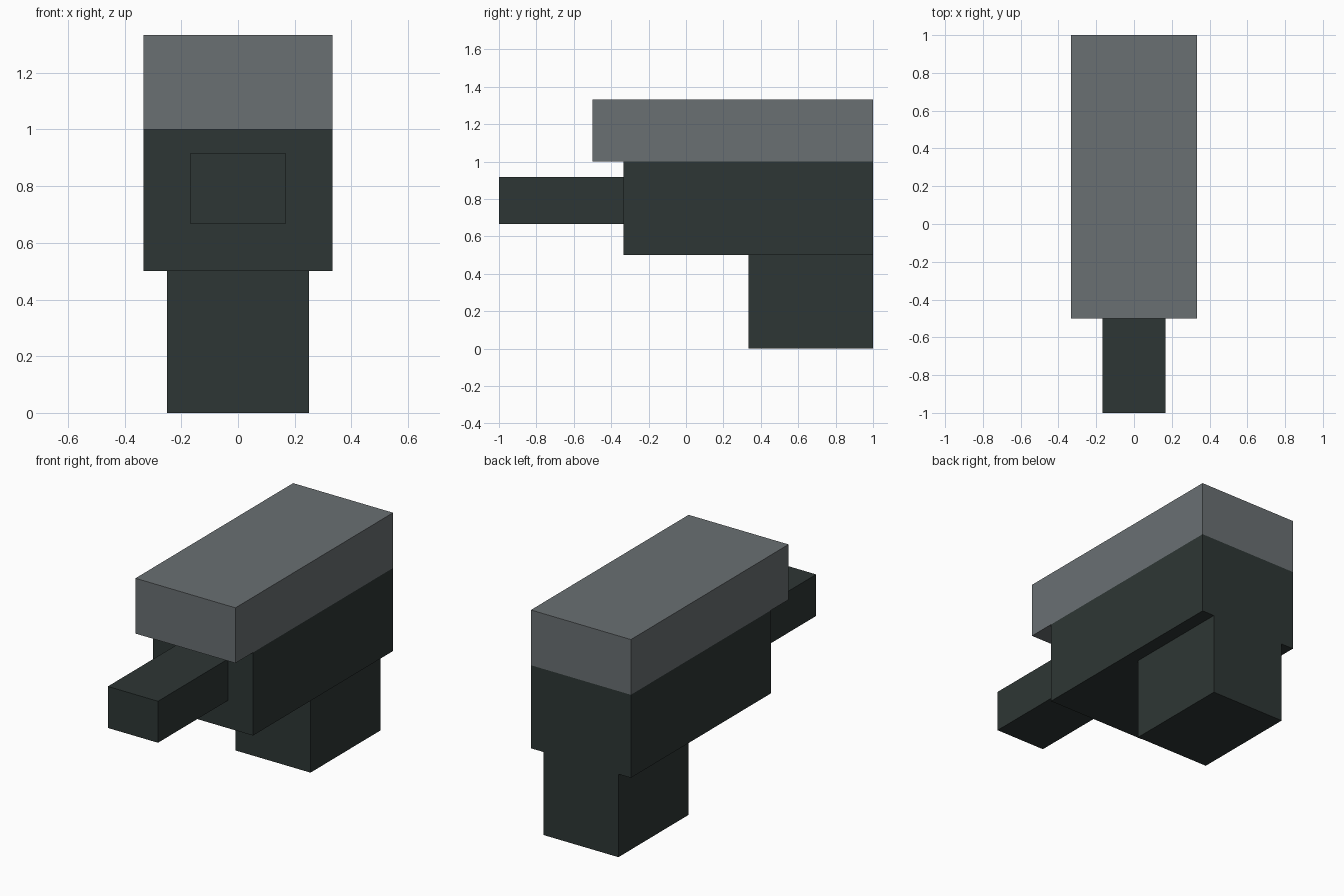
import bpy

if "Cube" in bpy.data.objects:
    bpy.data.objects.remove(bpy.data.objects["Cube"])


def material(name, rgb):
    m = bpy.data.materials.new(name)
    m.diffuse_color = (*rgb, 1.0)
    m.use_nodes = True
    m.node_tree.nodes["Principled BSDF"].inputs["Base Color"].default_value = m.diffuse_color
    return m


dark = material("dark_green_grey", (0.027, 0.037, 0.035))
grey = material("slate_grey", (0.144, 0.162, 0.171))


def box(name, lo, hi, mat):
    """Axis-aligned box between two corners."""
    centre = [(a + b) / 2 for a, b in zip(lo, hi)]
    bpy.ops.mesh.primitive_cube_add(size=1, location=centre)
    ob = bpy.context.object
    ob.name = name
    ob.scale = [b - a for a, b in zip(lo, hi)]
    bpy.ops.object.transform_apply(location=False, rotation=False, scale=True)
    ob.data.materials.append(mat)
    return ob


# Handle below the rear of the body
box("grip", (-0.25, 0.333, 0.0), (0.25, 1.0, 0.5), dark)
# Main body
box("body", (-0.333, -0.333, 0.5), (0.333, 1.0, 1.0), dark)
# Barrel pointing forward
box("barrel", (-0.167, -1.0, 0.667), (0.167, -0.333, 0.917), dark)
# Top slide overhanging the body front
box("slide", (-0.333, -0.5, 1.0), (0.333, 1.0, 1.333), grey)
